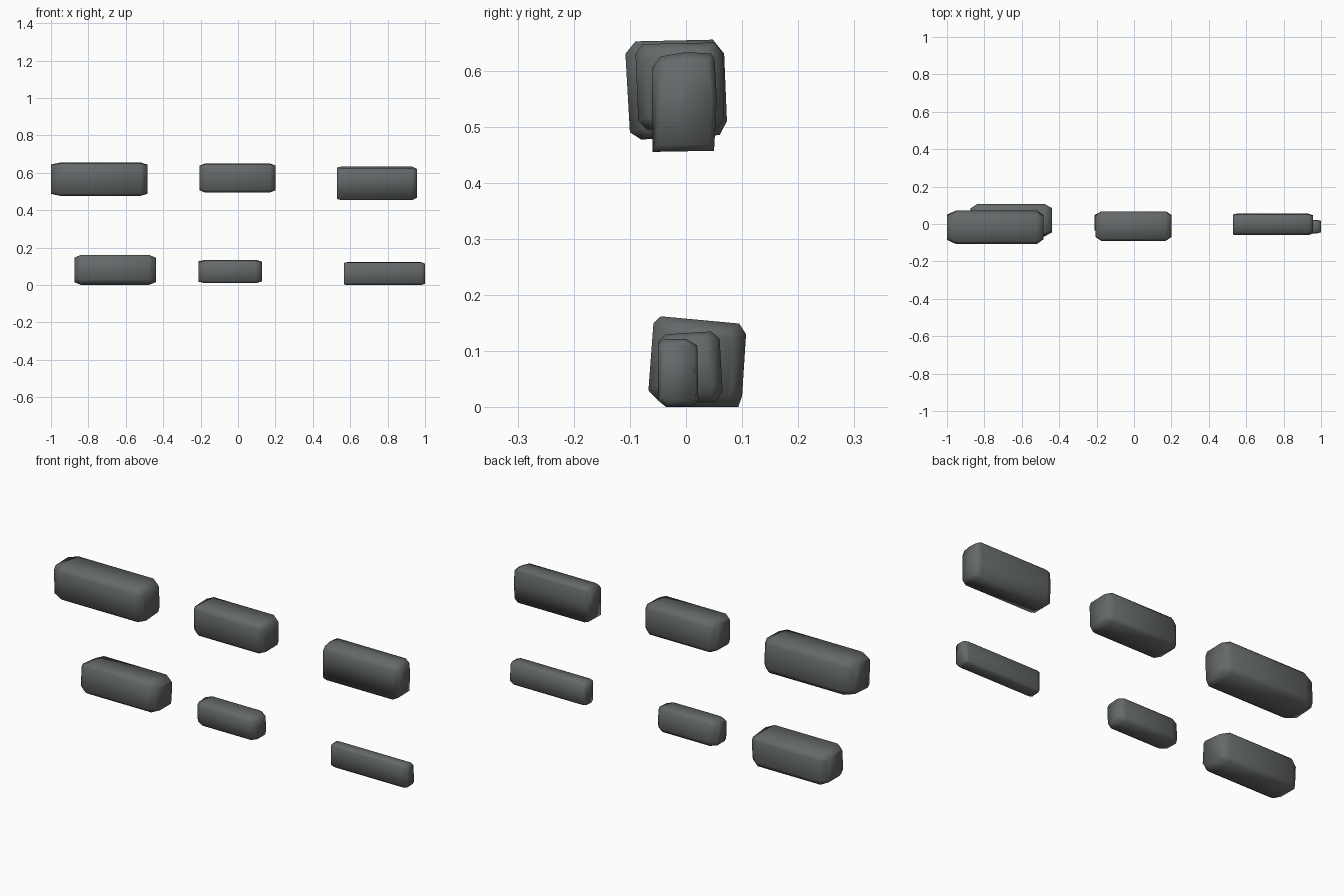
import bpy, bmesh

if "Cube" in bpy.data.objects:
    bpy.data.objects.remove(bpy.data.objects["Cube"])

mat = bpy.data.materials.new("charcoal grey")
mat.diffuse_color = (0.13, 0.14, 0.14, 1)
mat.use_nodes = True
mat.node_tree.nodes["Principled BSDF"].inputs["Base Color"].default_value = mat.diffuse_color


def block(name, x0, x1, profile, left, right):
    """Loft a (y, z) profile along x; each end is (taper length, y scale, z scale)."""
    cy = (min(p[0] for p in profile) + max(p[0] for p in profile)) / 2
    cz = (min(p[1] for p in profile) + max(p[1] for p in profile)) / 2
    stations = [(x0, left[1], left[2]), (x0 + left[0], 1, 1),
                (x1 - right[0], 1, 1), (x1, right[1], right[2])]
    bm = bmesh.new()
    rings = [[bm.verts.new((x, cy + (y - cy) * sy, cz + (z - cz) * sz))
              for y, z in profile] for x, sy, sz in stations]
    n = len(profile)
    for a, b in zip(rings, rings[1:]):
        for i in range(n):
            j = (i + 1) % n
            bm.faces.new((a[i], a[j], b[j], b[i]))
    bm.faces.new(rings[0])
    bm.faces.new(rings[-1])
    bmesh.ops.recalc_face_normals(bm, faces=bm.faces)
    for f in bm.faces:
        f.smooth = True
    me = bpy.data.meshes.new(name)
    bm.to_mesh(me)
    bm.free()
    me.materials.append(mat)
    bpy.context.collection.objects.link(bpy.data.objects.new(name, me))


# upper row, left to right
block("upper_left_block", -1.0, -0.485,
      [(-.09, .652), (.048, .655), (.068, .63), (.073, .51), (.06, .485),
       (-.08, .477), (-.1, .49), (-.108, .63)], (.05, .74, .88), (.035, .72, .88))
block("upper_middle_block", -0.205, 0.2,
      [(-.078, .647), (.05, .65), (.066, .63), (.068, .515), (.055, .497),
       (-.07, .495), (-.085, .51), (-.09, .63)], (.03, .75, .86), (.03, .75, .86))
block("upper_right_block", 0.53, 0.957,
      [(-.06, .605), (-.045, .625), (0, .633), (.045, .63), (.051, .62),
       (.055, .55), (.05, .457), (-.06, .455)], (.02, .94, .94), (.025, .85, .86))

# lower row, left to right
block("lower_left_block", -0.873, -0.438,
      [(-.045, .162), (.095, .149), (.107, .13), (.1, .02), (.093, 0),
       (-.03, 0), (-.05, .012), (-.067, .03), (-.058, .15)], (.035, .74, .82), (.04, .74, .8))
block("lower_middle_block", -0.21, 0.127,
      [(-.035, .13), (.045, .135), (.06, .122), (.065, .03), (.055, .01),
       (-.03, .01), (-.045, .02), (-.05, .118)], (.035, .72, .88), (.03, .72, .85))
block("lower_right_block", 0.567, 1.0,
      [(-.05, .112), (-.042, .121), (0, .122), (.02, .11), (.022, .012),
       (.012, .003), (-.035, 0), (-.05, .012)], (.015, .92, .95), (.02, .85, .88))
